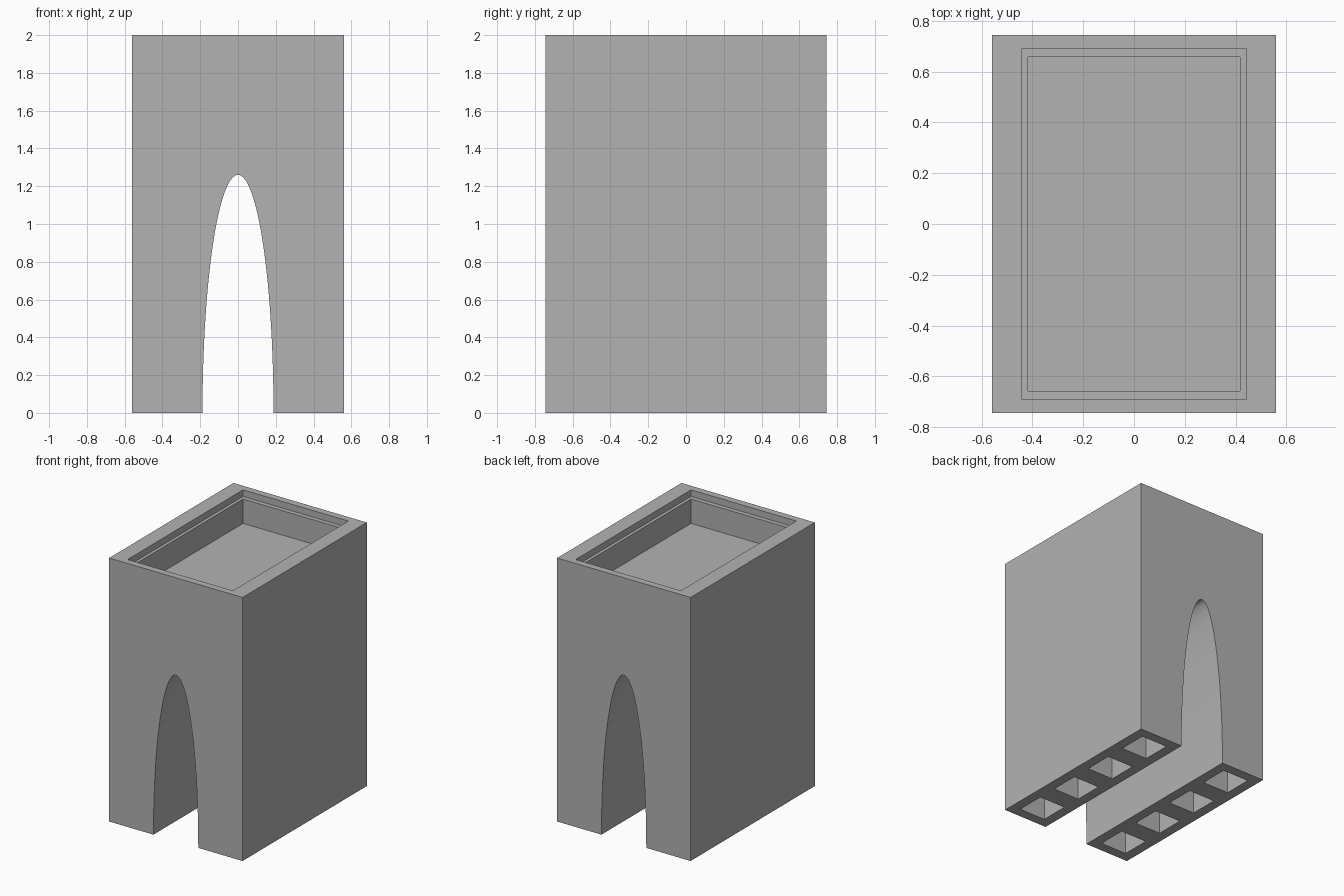
import bpy
import bmesh
import math
from mathutils import Matrix, Vector

default = bpy.data.objects.get("Cube")
if default:
    bpy.data.objects.remove(default, do_unlink=True)

HALF_X, HALF_Y, HEIGHT = 0.56, 0.745, 2.0
ARCH_X, ARCH_Z, ARCH_STEPS = 0.188, 1.26, 64
LEDGE_Z, FLOOR_Z = 1.95, 1.765
POCKET, POCKET_DEPTH, POCKETS = 0.22, 0.8, 4

# One plain grey for everything
grey = bpy.data.materials.new("stone grey")
GREY = (0.448, 0.448, 0.448, 1)
grey.use_nodes = True
grey.diffuse_color = GREY
grey.node_tree.nodes["Principled BSDF"].inputs["Base Color"].default_value = GREY


def finish(bm, name):
    bmesh.ops.recalc_face_normals(bm, faces=bm.faces)
    mesh = bpy.data.meshes.new(name)
    bm.to_mesh(mesh)
    bm.free()
    mesh.materials.append(grey)
    obj = bpy.data.objects.new(name, mesh)
    bpy.context.collection.objects.link(obj)
    return obj


def add_box(bm, low, high):
    low, high = Vector(low), Vector(high)
    matrix = Matrix.Translation((low + high) / 2) @ Matrix.Diagonal((*(high - low), 1))
    bmesh.ops.create_cube(bm, size=1, matrix=matrix)


def cut(target, cutter):
    cutter.hide_render = True
    mod = target.modifiers.new(cutter.name, "BOOLEAN")
    mod.operation = "DIFFERENCE"
    mod.solver = "EXACT"
    mod.object = cutter
    bpy.context.view_layer.objects.active = target
    bpy.ops.object.modifier_apply(modifier=mod.name)
    bpy.data.objects.remove(cutter, do_unlink=True)


# Body: block outline with a half-ellipse arch, extruded front to back
outline = [(HALF_X, 0), (HALF_X, HEIGHT), (-HALF_X, HEIGHT), (-HALF_X, 0)]
for i in range(ARCH_STEPS + 1):
    a = math.pi * (1 - i / ARCH_STEPS)
    outline.append((ARCH_X * math.cos(a), ARCH_Z * max(0, math.sin(a))))
bm = bmesh.new()
front = bm.faces.new([bm.verts.new((x, -HALF_Y, z)) for x, z in outline])
back = bmesh.ops.extrude_face_region(bm, geom=[front])["geom"]
bmesh.ops.translate(bm, vec=(0, 2 * HALF_Y, 0),
                    verts=[v for v in back if isinstance(v, bmesh.types.BMVert)])
body = finish(bm, "arched_block")

# Stepped recess in the top: shallow ledge, then the deeper tray
for name, x, y, z in (("ledge_cutter", 0.442, 0.692, LEDGE_Z),
                      ("tray_cutter", 0.418, 0.657, FLOOR_Z)):
    bm = bmesh.new()
    add_box(bm, (-x, -y, z), (x, y, HEIGHT + 0.1))
    cut(body, finish(bm, name))

# Row of square pockets under each leg
bm = bmesh.new()
leg_x = (HALF_X + ARCH_X) / 2
pitch = 2 * HALF_Y / POCKETS
r = POCKET / 2
for side in (-1, 1):
    for i in range(POCKETS):
        x, y = side * leg_x, -HALF_Y + pitch * (i + 0.5)
        add_box(bm, (x - r, y - r, -0.1), (x + r, y + r, POCKET_DEPTH))
cut(body, finish(bm, "pocket_cutter"))

# Smooth arch, sharp block edges
bpy.ops.object.select_all(action="DESELECT")
body.select_set(True)
bpy.context.view_layer.objects.active = body
bpy.ops.object.shade_smooth_by_angle(angle=math.radians(30))
